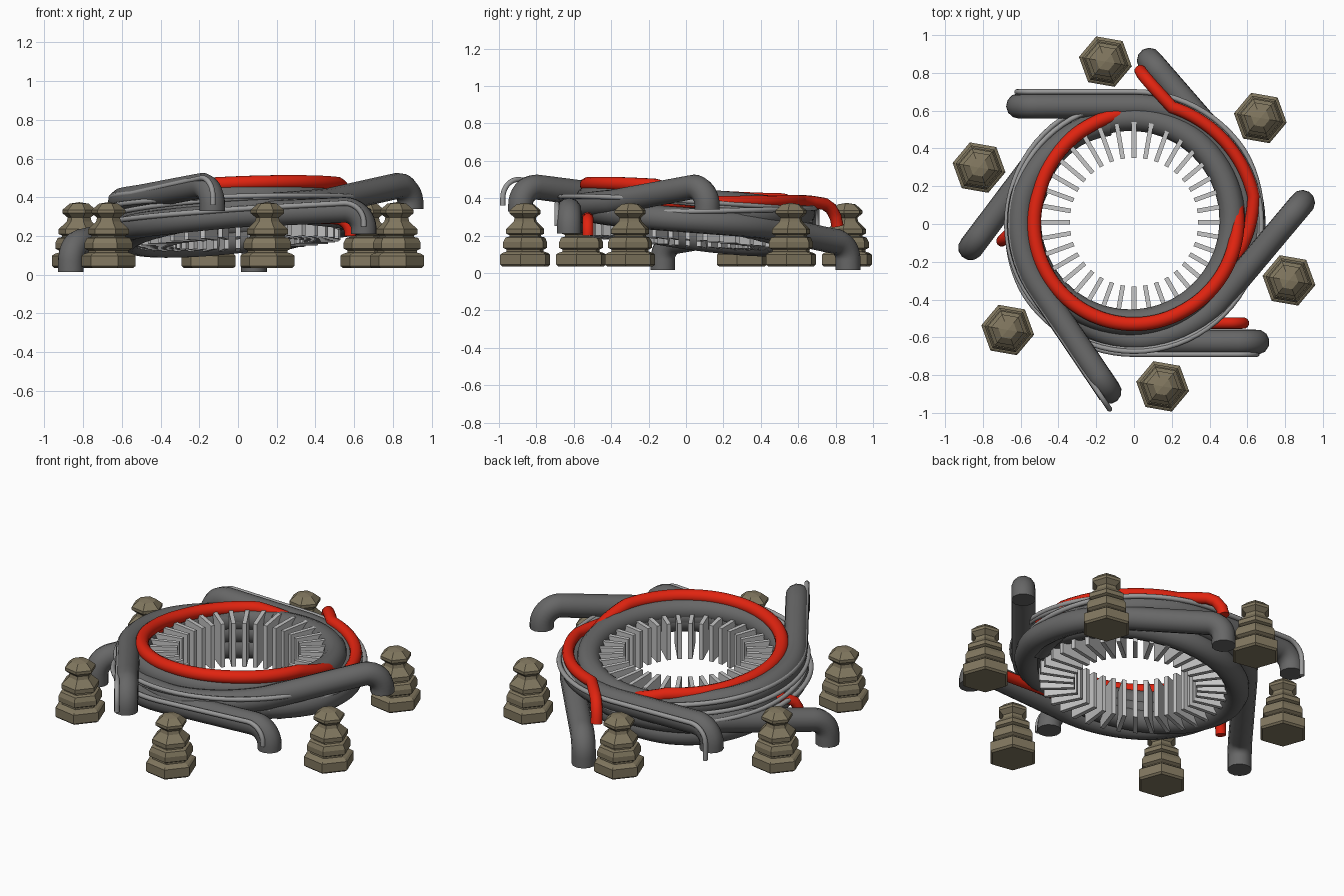
import bpy, bmesh, math
from math import sin, cos, radians, pi
from mathutils import Vector

if "Cube" in bpy.data.objects:
    bpy.data.objects.remove(bpy.data.objects["Cube"])


def material(name, rgb):
    m = bpy.data.materials.new(name)
    m.diffuse_color = (*rgb, 1)
    m.use_nodes = True
    m.node_tree.nodes["Principled BSDF"].inputs["Base Color"].default_value = m.diffuse_color
    return m


GREY = material("dark grey", (0.135, 0.135, 0.135))
WIRE = material("mid grey", (0.32, 0.32, 0.32))
FIN = material("light grey", (0.56, 0.56, 0.56))
RED = material("red", (0.75, 0.017, 0.005))
TAN = material("tan", (0.22, 0.185, 0.115))


def tilt(x, y):
    """Height offset of the leaning coil."""
    return 0.04 * x - 0.07 * y


def add_mesh(name, bm, mat):
    bmesh.ops.recalc_face_normals(bm, faces=bm.faces)
    me = bpy.data.meshes.new(name)
    bm.to_mesh(me)
    bm.free()
    me.materials.append(mat)
    ob = bpy.data.objects.new(name, me)
    bpy.context.collection.objects.link(ob)
    return ob


def tube(name, pts, radius, mat, closed=False):
    """Round tube swept along points, turned into a mesh."""
    cu = bpy.data.curves.new(name, 'CURVE')
    cu.dimensions = '3D'
    cu.bevel_depth = radius
    cu.bevel_resolution = 4
    cu.use_fill_caps = not closed
    sp = cu.splines.new('POLY')
    sp.points.add(len(pts) - 1)
    for p, q in zip(sp.points, pts):
        p.co = (*q, 1)
    sp.use_cyclic_u = closed
    tmp = bpy.data.objects.new(name + "_path", cu)
    bpy.context.collection.objects.link(tmp)
    bpy.context.view_layer.update()
    me = bpy.data.meshes.new_from_object(
        tmp.evaluated_get(bpy.context.evaluated_depsgraph_get()))
    bpy.data.objects.remove(tmp)
    me.materials.clear()
    me.materials.append(mat)
    ob = bpy.data.objects.new(name, me)
    bpy.context.collection.objects.link(ob)
    bpy.ops.object.select_all(action='DESELECT')
    ob.select_set(True)
    bpy.context.view_layer.objects.active = ob
    bpy.ops.object.shade_smooth_by_angle(angle=radians(50))
    return ob


def arm(foot, r, length, z0, zf, ze, zend, sweep=110, r0=0.55, bend=0.1):
    """Arc round the coil, then a straight tangent run that bends down."""
    pts = []
    n = 28
    for i in range(n):
        t = i / n
        a = radians(foot - sweep * (1 - t))
        rr = r0 + (r - r0) * min(1, t * 1.8)
        pts.append(Vector((rr * cos(a), rr * sin(a), z0 + (zf - z0) * t)))
    a = radians(foot)
    base = Vector((r * cos(a), r * sin(a), 0))
    d = Vector((-sin(a), cos(a), 0))
    for i in range(7):
        t = i / 6
        pts.append(base + d * (length - bend) * t + Vector((0, 0, zf + (ze - zf) * t)))
    for i in range(1, 9):
        b = pi / 2 * i / 8
        pts.append(base + d * (length - bend + bend * sin(b))
                   + Vector((0, 0, ze - bend * (1 - cos(b)))))
    if zend < ze - bend - 0.005:
        pts.append(base + d * length + Vector((0, 0, zend)))
    return pts


def ring(cx, cy, r, z, lean):
    """Closed leaning circle; lean raises the front right side further."""
    pts = []
    for i in range(72):
        a = 2 * pi * i / 72
        x, y = cx + r * cos(a), cy + r * sin(a)
        pts.append((x, y, z + tilt(x, y) + lean * (x - y)))
    return pts


# stacked core rings of the coil
CX, CY = -0.02, 0.02
for k, (z, lean) in enumerate(((0.255, 0.07), (0.31, 0.02), (0.365, 0.0))):
    tube(f"core_ring_{k + 1}", ring(CX, CY, 0.54, z, lean), 0.068, GREY, True)

# thick cables: foot angle, radius, length, start z, foot z, run end z, tip z
ARMS = ((270, 0.625, 0.65, 0.20, 0.31, 0.335, 0.21),
        (320, 0.61, 0.66, 0.30, 0.38, 0.46, 0.34),
        (41, 0.63, 0.60, 0.34, 0.25, 0.17, 0.015),
        (90, 0.625, 0.61, 0.30, 0.32, 0.33, 0.20),
        (143, 0.615, 0.62, 0.30, 0.24, 0.17, 0.015),
        (214, 0.605, 0.66, 0.32, 0.40, 0.46, 0.33))
for k, p in enumerate(ARMS):
    tube(f"thick_cable_{k + 1}", arm(*p), 0.067, GREY)

# red cable lying on top of the coil, ends diving into it
pts = []
for i in range(91):
    t = i / 90
    a = radians(92 + 278 * t)
    r = 0.53 + 0.06 * max(0, 1 - t * 4) + 0.02 * max(0, t * 4 - 3)
    x, y = r * cos(a), r * sin(a)
    dive = 0.06 * (max(0, 1 - t / 0.08) + max(0, (t - 0.9) / 0.1))
    pts.append((x, y, 0.435 + tilt(x, y) - dive))
tube("red_top_ring", pts, 0.038, RED)

# second red strand peeking out beside the top ring
pts = []
for i in range(20):
    t = i / 19
    a = radians(176 + 54 * t)
    r = 0.59 - 0.05 * t
    x, y = r * cos(a), r * sin(a)
    pts.append((x, y, 0.402 + tilt(x, y)))
tube("red_second_strand", pts, 0.033, RED)

# red leads
tube("red_lead_front", arm(270, 0.525, 0.58, 0.40, 0.31, 0.29, 0.20, r0=0.53, bend=0.08), 0.03, RED)
tube("red_lead_left", [(-0.50, 0.14, 0.28), (-0.58, 0.03, 0.275), (-0.64, -0.03, 0.265),
                       (-0.68, -0.07, 0.24), (-0.695, -0.085, 0.20), (-0.70, -0.09, 0.16)],
     0.03, RED)
pts = []
for i in range(40):
    a = radians(-20 + 92 * i / 39)
    r = 0.56 + 0.09 * min(1, i / 14)
    pts.append((r * cos(a), r * sin(a), 0.375 + 0.01 * i / 39))
pts += [(0.15, 0.675, 0.38), (0.09, 0.74, 0.37), (0.06, 0.775, 0.345),
        (0.04, 0.80, 0.30), (0.035, 0.81, 0.25)]
tube("red_lead_back", pts, 0.033, RED)

# thin wires following the cables
WIRES = ((270, 0.69, 0.65, 0.22, 0.34, 0.37, 0.25),
         (214, 0.655, 0.74, 0.34, 0.42, 0.50, 0.36),
         (90, 0.70, 0.62, 0.32, 0.35, 0.36, 0.16))
for k, p in enumerate(WIRES):
    tube(f"thin_wire_{k + 1}", arm(*p, sweep=130, r0=0.64), 0.014, WIRE)

# thin wires wrapped round the outside of the coil
tube("wrapped_wire_1", ring(0, 0, 0.675, 0.365, -0.01), 0.013, WIRE, True)
tube("wrapped_wire_2", ring(0, 0, 0.665, 0.335, 0.02), 0.013, WIRE, True)

# ring of radial fins inside the coil
bm = bmesh.new()
for i in range(36):
    a = 2 * pi * i / 36
    u, v = Vector((cos(a), sin(a), 0)), Vector((-sin(a), cos(a), 0))
    vs = []
    for z, k in ((0.16, 1.0), (0.40, 0.15)):
        for r, s in ((0.34, -1), (0.53, -1), (0.53, 1), (0.34, 1)):
            p = Vector((0, CY / 2, 0)) + u * r + v * s * 0.012
            vs.append(bm.verts.new((p.x, p.y, z + k * tilt(p.x, p.y))))
    for f in ((0, 1, 2, 3), (4, 5, 6, 7), (0, 1, 5, 4),
              (1, 2, 6, 5), (2, 3, 7, 6), (3, 0, 4, 7)):
        bm.faces.new([vs[j] for j in f])
add_mesh("inner_fins", bm, FIN)

# six stacked hexagonal insulators
PROFILE = ((0.13, 0.035), (0.142, 0.045), (0.142, 0.098), (0.13, 0.107),
           (0.105, 0.115), (0.105, 0.125), (0.125, 0.135), (0.125, 0.165),
           (0.112, 0.19), (0.09, 0.195), (0.09, 0.203), (0.108, 0.21),
           (0.108, 0.235), (0.065, 0.275), (0.06, 0.295), (0.088, 0.318),
           (0.088, 0.335), (0.05, 0.367))
for k in range(6):
    ang = radians(40 + 60 * k)
    cx, cy = 0.873 * cos(ang), 0.873 * sin(ang)
    bm = bmesh.new()
    rings = [[bm.verts.new((cx + r * cos(radians(60 * j - 10)),
                            cy + r * sin(radians(60 * j - 10)), z))
              for j in range(6)] for r, z in PROFILE]
    for lo, hi in zip(rings, rings[1:]):
        for j in range(6):
            bm.faces.new((lo[j], lo[(j + 1) % 6], hi[(j + 1) % 6], hi[j]))
    bm.faces.new(rings[0])
    tip = bm.verts.new((cx, cy, 0.375))
    for j in range(6):
        bm.faces.new((rings[-1][j], rings[-1][(j + 1) % 6], tip))
    add_mesh(f"insulator_{k + 1}", bm, TAN)
